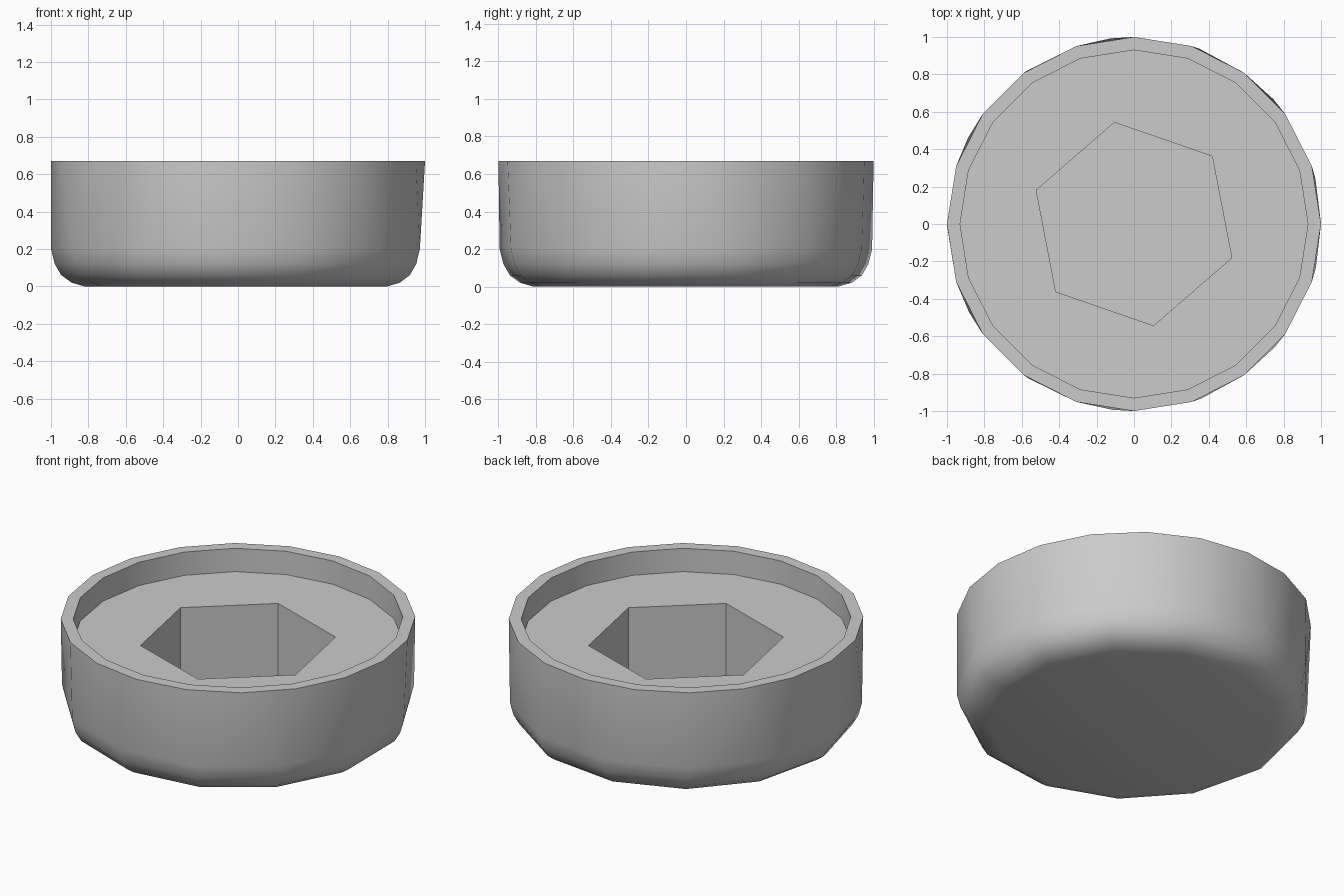
import bpy
import bmesh
from math import cos, sin, pi, radians

cube = bpy.data.objects.get("Cube")
if cube:
    bpy.data.objects.remove(cube, do_unlink=True)

# Material
grey = bpy.data.materials.new("plain grey")
grey.use_nodes = True
colour = (0.6, 0.6, 0.6, 1)
grey.diffuse_color = colour
grey.node_tree.nodes["Principled BSDF"].inputs["Base Color"].default_value = colour

bm = bmesh.new()


def ring(sides, radius, z, phase):
    """Regular polygon of vertices, paired with their angles."""
    angles = [phase + 2 * pi * i / sides for i in range(sides)]
    return [(bm.verts.new((radius * cos(a), radius * sin(a), z)), a) for a in angles]


def join(lower, upper):
    """Skin two rings, zipping them by angle when their counts differ."""
    n, m = len(lower), len(upper)
    if n == m:
        for i in range(n):
            k = (i + 1) % n
            bm.faces.new((lower[i][0], lower[k][0], upper[k][0], upper[i][0]))
        return
    i = j = 0
    while i < n or j < m:
        next_low = lower[0][1] + 2 * pi * (i + 1) / n
        next_up = upper[0][1] + 2 * pi * (j + 1) / m
        a, b = lower[i % n][0], upper[j % m][0]
        if j >= m or (i < n and next_low <= next_up):
            i += 1
            bm.faces.new((a, lower[i % n][0], b))
        else:
            j += 1
            bm.faces.new((a, upper[j % m][0], b))


BASE, RIM, HEX = 13, 20, 6
BASE_PHASE, HEX_PHASE = radians(-13.5), radians(-19.1)

# Rounded base and outer wall
rings = [ring(BASE, r, z, BASE_PHASE) for r, z in
         ((0.82, 0), (0.89, 0.02), (0.945, 0.06), (0.98, 0.12), (1, 0.2))]
# Rim, shallow recess and its floor
rings += [ring(RIM, r, z, 0) for r, z in ((1, 0.67), (0.93, 0.67), (0.93, 0.525))]
# Hexagonal socket
rings += [ring(HEX, 0.553, z, HEX_PHASE) for z in (0.525, 0.06)]

for lower, upper in zip(rings, rings[1:]):
    join(lower, upper)
for end in (rings[0], rings[-1]):
    bm.faces.new([v for v, a in end])
bmesh.ops.recalc_face_normals(bm, faces=bm.faces[:])

mesh = bpy.data.meshes.new("socket_cap")
bm.to_mesh(mesh)
bm.free()
mesh.materials.append(grey)
cap = bpy.data.objects.new("socket_cap", mesh)
bpy.context.collection.objects.link(cap)

bpy.ops.object.select_all(action='DESELECT')
cap.select_set(True)
bpy.context.view_layer.objects.active = cap
bpy.ops.object.shade_smooth_by_angle(angle=radians(40))
